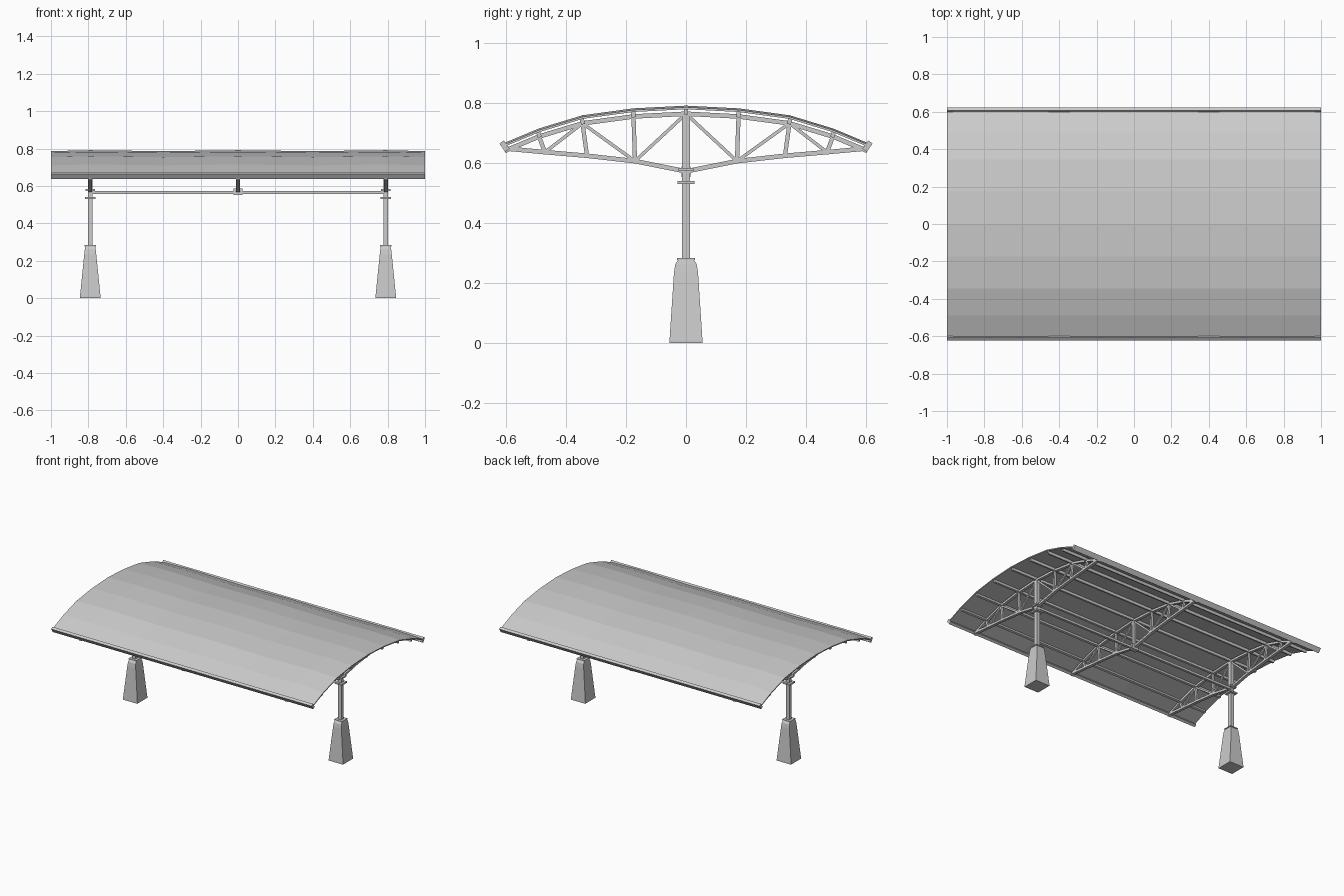
import bpy, bmesh, math
from mathutils import Vector, Matrix

cube = bpy.data.objects.get("Cube")
if cube:
    bpy.data.objects.remove(cube, do_unlink=True)

grey = bpy.data.materials.new("painted_grey")
grey.use_nodes = True
COLOUR = (0.6, 0.6, 0.6, 1)
grey.diffuse_color = COLOUR
grey.node_tree.nodes["Principled BSDF"].inputs["Base Color"].default_value = COLOUR


def finish(name, bm):
    bmesh.ops.recalc_face_normals(bm, faces=bm.faces)
    mesh = bpy.data.meshes.new(name)
    bm.to_mesh(mesh)
    bm.free()
    mesh.materials.append(grey)
    obj = bpy.data.objects.new(name, mesh)
    bpy.context.collection.objects.link(obj)
    return obj


def box(bm, centre, size, tilt=0):
    m = Matrix.Translation(centre) @ Matrix.Rotation(tilt, 4, 'X') @ Matrix.Diagonal((*size, 1))
    bmesh.ops.create_cube(bm, size=1, matrix=m)


def strut(bm, x, a, b, width, depth):
    """Bar in the plane x between two (y, z) points."""
    dy, dz = b[0] - a[0], b[1] - a[1]
    centre = (x, (a[0] + b[0]) / 2, (a[1] + b[1]) / 2)
    box(bm, centre, (width, math.hypot(dy, dz), depth), math.atan2(dz, dy))


def loft(bm, centre, rings):
    """Stack of rectangles given as (half_x, half_y, z)."""
    loops = [[bm.verts.new((centre + sx * hx, sy * hy, z))
              for sx, sy in ((-1, -1), (1, -1), (1, 1), (-1, 1))] for hx, hy, z in rings]
    for low, high in zip(loops, loops[1:]):
        for i in range(4):
            j = (i + 1) % 4
            bm.faces.new((low[i], low[j], high[j], high[i]))
    bm.faces.new(loops[0][::-1])
    bm.faces.new(loops[-1])


# Arched roof sheet, lifted slightly where it rests on the trusses
HALF = [(0, 0.786), (0.175, 0.777), (0.345, 0.754), (0.49, 0.71), (0.605, 0.662)]
ARCH = [(-y, z) for y, z in HALF[:0:-1]] + HALF
TRUSSES = (-0.79, 0, 0.79)
STATIONS = [(-1, 0), (-0.79, 0.005), (-0.4, 0), (0, 0.005), (0.4, 0), (0.79, 0.005), (1, 0)]
bm = bmesh.new()
grid = [[bm.verts.new((x, y, z + lift)) for y, z in ARCH] for x, lift in STATIONS]
for r, s in zip(grid, grid[1:]):
    for i in range(len(ARCH) - 1):
        bm.faces.new((r[i], s[i], s[i + 1], r[i + 1]))
roof = finish("roof_sheet", bm)
thick = roof.modifiers.new("thickness", 'SOLIDIFY')
thick.thickness = 0.007
thick.offset = -1

# Edge gutters
for side, name in ((-1, "front_gutter"), (1, "back_gutter")):
    bm = bmesh.new()
    box(bm, (0, side * 0.605, 0.656), (2, 0.018, 0.034), -side * math.radians(35))
    finish(name, bm)

# Purlins running the length of the roof
bm = bmesh.new()
for i, (y, z) in enumerate(ARCH[1:-1]):
    if y:
        box(bm, (0, y, z - 0.016), (1.98, 0.014, 0.018), -y * 0.7)
    else:
        box(bm, (0, y, z - 0.016), (1.98, 0.014, 0.018))
finish("purlins", bm)

# Roof trusses: chords and webs, mirrored front to back
TOP = [(y, z - 0.022) for y, z in HALF]
BOTTOM = [(0, 0.572), (0.17, 0.606), (0.33, 0.624), (0.47, 0.636), (0.6, 0.648)]
for x, name in zip(TRUSSES, ("right_truss", "middle_truss", "left_truss")):
    bm = bmesh.new()
    for side in (-1, 1):
        t = [(side * y, z) for y, z in TOP]
        b = [(side * y, z) for y, z in BOTTOM]
        for chord in (t, b):
            for p, q in zip(chord, chord[1:]):
                strut(bm, x, p, q, 0.02, 0.015)
        for k in (1, 2, 3):
            strut(bm, x, t[k], b[k], 0.014, 0.014)
        for p, q in ((t[0], b[1]), (t[2], b[1]), (t[2], b[3])):
            strut(bm, x, p, q, 0.011, 0.011)
    strut(bm, x, TOP[0], BOTTOM[0], 0.018, 0.018)
    finish(name, bm)

# Columns on tapered pedestals
for x, side in ((-0.79, "right"), (0.79, "left")):
    bm = bmesh.new()
    loft(bm, x, [(0.055, 0.055, 0), (0.055, 0.055, 0.008), (0.032, 0.04, 0.235),
                 (0.029, 0.036, 0.262), (0.026, 0.026, 0.278)])
    box(bm, (x, 0, 0.28), (0.06, 0.06, 0.006))
    finish(side + "_pedestal", bm)
    bm = bmesh.new()
    box(bm, (x, 0, 0.52), (0.025, 0.027, 0.49))
    for z, size in ((0.535, 0.056), (0.578, 0.05)):
        box(bm, (x, 0, z), (size, size, 0.01))
    finish(side + "_column", bm)

# Long tie beam with its middle joint
bm = bmesh.new()
box(bm, (0, 0, 0.566), (1.58, 0.016, 0.016))
box(bm, (0, 0, 0.57), (0.05, 0.03, 0.035))
finish("tie_beam", bm)
